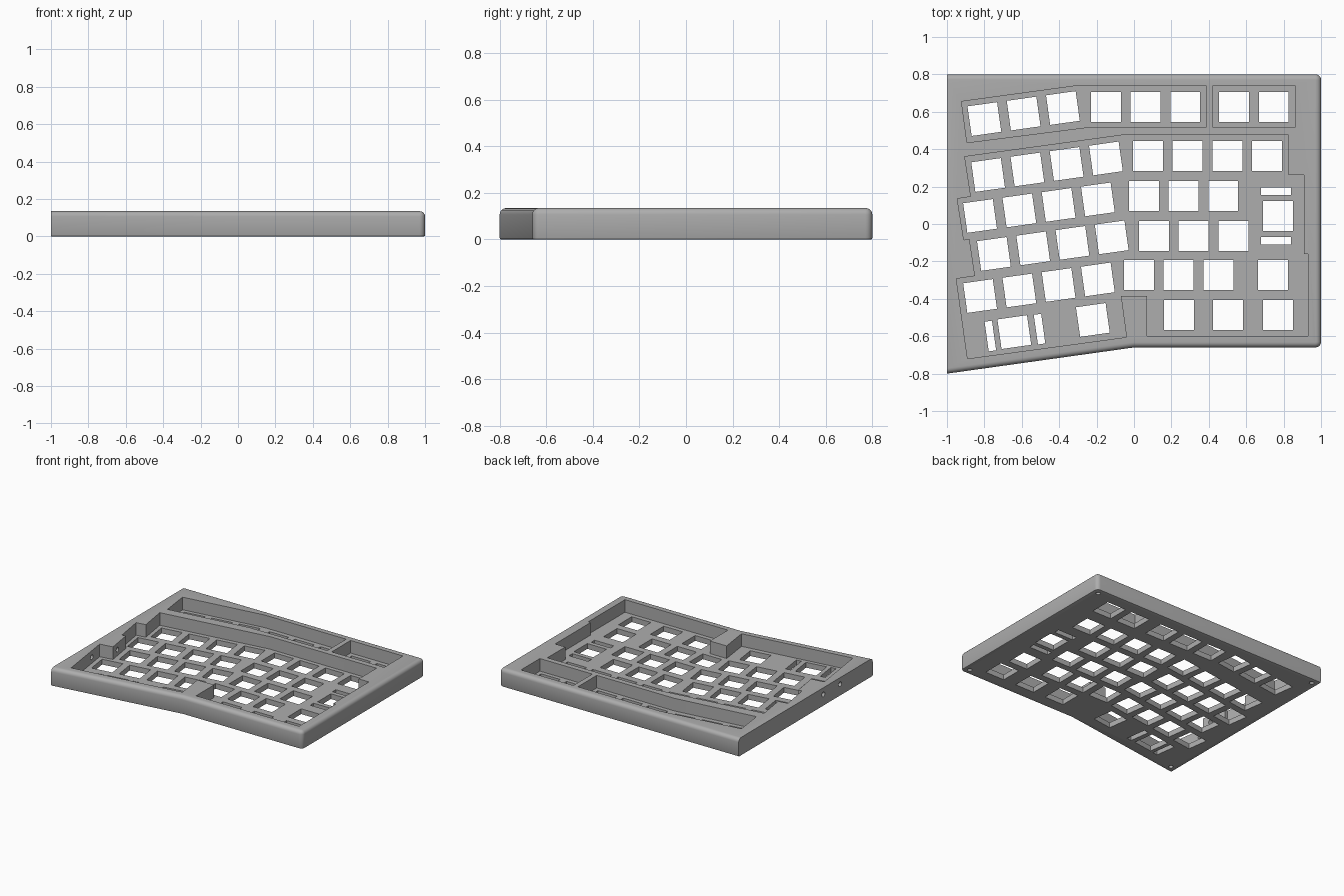
import bpy, bmesh, math
from mathutils import Matrix, Vector

if "Cube" in bpy.data.objects:
    bpy.data.objects.remove(bpy.data.objects["Cube"], do_unlink=True)

HEIGHT, FLOOR, KEY, PITCH = 0.135, 0.04, 0.16, 0.212
TILT = math.radians(8)

grey = bpy.data.materials.new("case grey")
grey.use_nodes = True
colour = (0.42, 0.42, 0.42, 1)
grey.diffuse_color = colour
grey.node_tree.nodes["Principled BSDF"].inputs["Base Color"].default_value = colour


def prism(bm, outline, low, high):
    """Extrude a flat outline from low to high."""
    face = bm.faces.new([bm.verts.new((x, y, low)) for x, y in outline])
    up = bmesh.ops.extrude_face_region(bm, geom=[face])["geom"]
    bmesh.ops.translate(bm, vec=(0, 0, high - low),
                        verts=[g for g in up if isinstance(g, bmesh.types.BMVert)])


def make_object(name, bm):
    bmesh.ops.recalc_face_normals(bm, faces=bm.faces)
    mesh = bpy.data.meshes.new(name)
    bm.to_mesh(mesh)
    bm.free()
    obj = bpy.data.objects.new(name, mesh)
    bpy.context.collection.objects.link(obj)
    mesh.materials.append(grey)
    return obj


def opening(bm, x, y, angle=0, w=KEY, d=KEY):
    """Rectangular cut through the floor plate."""
    place = (Matrix.Translation((x, y, 0.01)) @ Matrix.Rotation(angle, 4, 'Z')
             @ Matrix.Diagonal((w, d, 0.1, 1)))
    bmesh.ops.create_cube(bm, size=1, matrix=place)


def key_row(bm, x, y, count, angle=0):
    for i in range(count):
        opening(bm, x + i * PITCH * math.cos(angle), y + i * PITCH * math.sin(angle), angle)


def bore(bm, centre, radius, depth, turn=0):
    place = Matrix.Translation(centre) @ Matrix.Rotation(turn, 4, 'Y')
    bmesh.ops.create_cone(bm, cap_ends=True, segments=20, radius1=radius,
                          radius2=radius, depth=depth, matrix=place)


# Case body: flat joining side at -x, rounded everywhere else
bm = bmesh.new()
prism(bm, [(-1, 0.8), (-1, -0.8), (0, -0.66), (1, -0.66), (1, 0.8)], 0, HEIGHT)


def on_rim(edge, z):
    return (all(abs(v.co.z - z) < 1e-4 for v in edge.verts)
            and not all(v.co.x < -0.999 for v in edge.verts))


corners = [e for e in bm.edges if all(v.co.x > 0.99 for v in e.verts)
           and abs(e.verts[0].co.z - e.verts[1].co.z) > 0.1]
bmesh.ops.bevel(bm, geom=corners, offset=0.03, segments=5, profile=0.5, affect='EDGES')
for z, size, steps in ((HEIGHT, 0.028, 5), (0, 0.007, 2)):
    rim = [e for e in bm.edges if on_rim(e, z)]
    bmesh.ops.bevel(bm, geom=rim, offset=size, segments=steps, profile=0.5, affect='EDGES')
case = make_object("keyboard_case", bm)

# Sunken wells: main key field, function row and small side cluster
bm = bmesh.new()
main_well = [(-0.905, 0.36), (-0.065, 0.475), (0.825, 0.475), (0.825, 0.262),
             (0.91, 0.262), (0.91, -0.16), (0.93, -0.16), (0.93, -0.6),
             (0.07, -0.6), (0.07, -0.385), (-0.07, -0.385), (-0.04, -0.605),
             (-0.89, -0.72), (-0.95, -0.293), (-0.85, -0.278), (-0.88, -0.08),
             (-0.91, -0.085), (-0.945, 0.135), (-0.872, 0.146)]
function_well = [(-0.922, 0.655), (-0.3, 0.74), (0.385, 0.74), (0.385, 0.515),
                 (-0.265, 0.515), (-0.893, 0.435)]
side_well = [(0.422, 0.74), (0.86, 0.74), (0.86, 0.515), (0.422, 0.515)]
for outline in (main_well, function_well, side_well):
    prism(bm, outline, FLOOR, 0.3)
wells = make_object("well_cutter", bm)

# Key openings, stabiliser slots and screw bores
bm = bmesh.new()
for x, y, count in ((-0.8, 0.561, 3), (-0.78, 0.262, 4), (-0.823, 0.043, 4),
                    (-0.749, -0.16, 4), (-0.823, -0.385, 4),
                    (-0.64, -0.578, 1), (-0.22, -0.513, 1)):
    key_row(bm, x, y, count, TILT)
for x, y, count in ((-0.15, 0.626, 3), (0.535, 0.626, 2), (0.075, 0.364, 4),
                    (0.053, 0.15, 3), (0.107, -0.064, 3), (0.027, -0.273, 3),
                    (0.743, -0.273, 1), (0.24, -0.487, 1), (0.503, -0.487, 1),
                    (0.77, -0.487, 1), (0.77, 0.043, 1)):
    key_row(bm, x, y, count)
for x, y in ((-0.768, -0.599), (-0.505, -0.562)):
    opening(bm, x, y, TILT, w=0.04)
for y in (0.176, -0.09):
    opening(bm, 0.76, y, d=0.04)
for x, y in ((0.955, 0.755), (0.955, -0.615), (-0.955, 0.755), (-0.955, -0.745)):
    bore(bm, (x, y, 0), 0.016, 0.14)
for y in (-0.21, -0.41):
    bore(bm, (-0.95, y, 0.085), 0.018, 0.24, math.pi / 2)
openings = make_object("opening_cutter", bm)

# Cut everything out of the case, then drop the cutters
for cutter in (wells, openings):
    cutter.hide_render = True
    cut = case.modifiers.new(cutter.name, 'BOOLEAN')
    cut.operation, cut.solver, cut.object = 'DIFFERENCE', 'EXACT', cutter
bpy.context.view_layer.update()
result = case.evaluated_get(bpy.context.evaluated_depsgraph_get())
finished = bpy.data.meshes.new_from_object(result)
case.modifiers.clear()
case.data = finished
for cutter in (wells, openings):
    bpy.data.objects.remove(cutter, do_unlink=True)

bpy.ops.object.select_all(action='DESELECT')
case.select_set(True)
bpy.context.view_layer.objects.active = case
bpy.ops.object.shade_smooth_by_angle(angle=math.radians(30))
